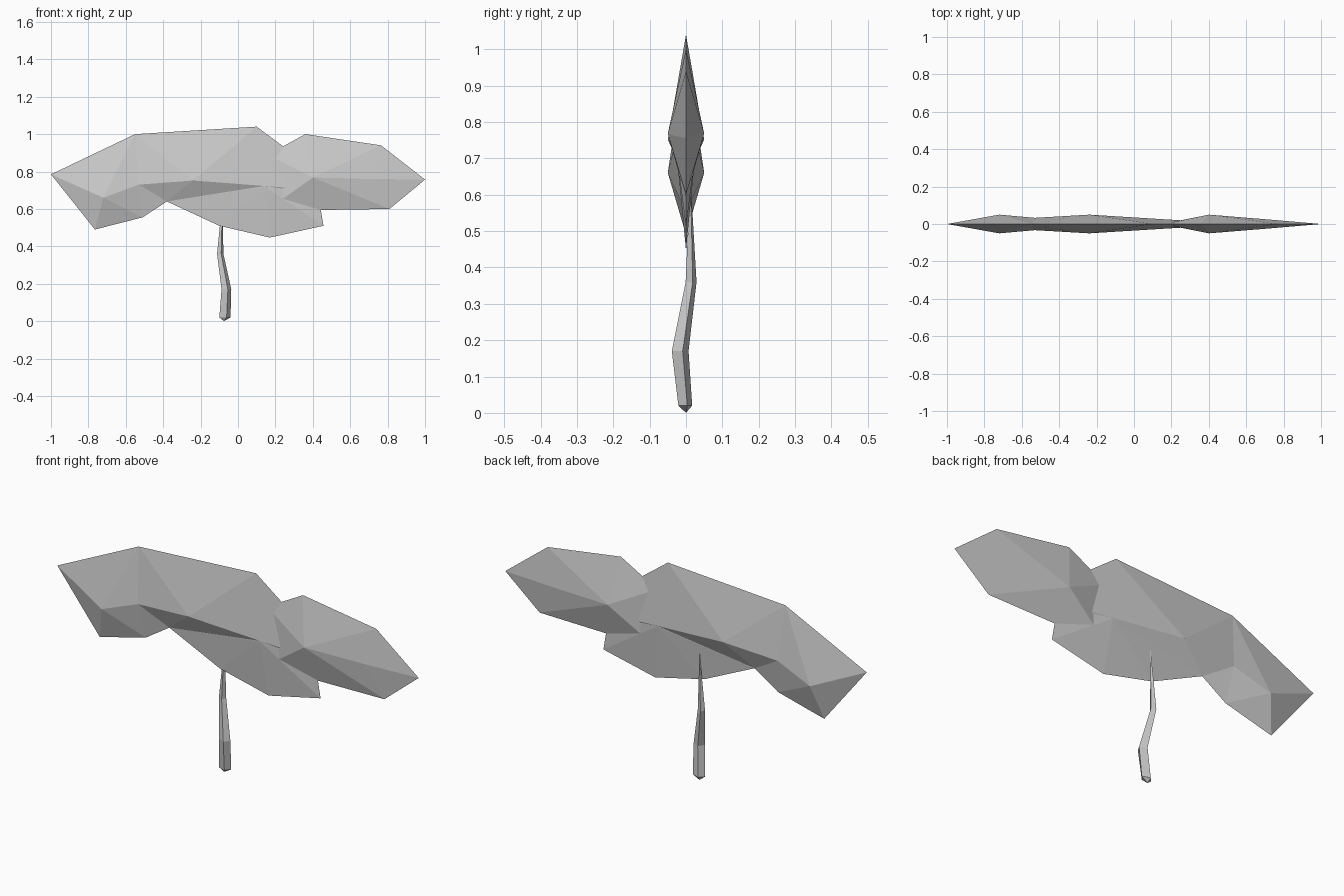
import bpy
import bmesh

if "Cube" in bpy.data.objects:
    bpy.data.objects.remove(bpy.data.objects["Cube"])

grey = bpy.data.materials.new("light_grey")
grey.diffuse_color = (0.6, 0.6, 0.6, 1)
grey.use_nodes = True
grey.node_tree.nodes["Principled BSDF"].inputs["Base Color"].default_value = grey.diffuse_color


def finish(name, bm):
    bmesh.ops.remove_doubles(bm, verts=bm.verts, dist=0.0005)
    bmesh.ops.recalc_face_normals(bm, faces=bm.faces)
    me = bpy.data.meshes.new(name)
    bm.to_mesh(me)
    bm.free()
    me.materials.append(grey)
    bpy.context.collection.objects.link(bpy.data.objects.new(name, me))


def lens(name, points, faces):
    """Flat clump: (x, z, half thickness) points, same faces front and back."""
    bm = bmesh.new()
    for side in (-1, 1):
        vs = [bm.verts.new((x, side * y, z)) for x, z, y in points]
        for f in faces:
            bm.faces.new([vs[i] for i in f])
    finish(name, bm)


def fan(centre, ring):
    return [(centre, a, b) for a, b in zip(ring, ring[1:])]


# large left clump: outline 0-6, ridge 7-9
lens("foliage_left",
     [(-1, .785, 0), (-.55, 1, 0), (.1, 1.04, 0), (.57, .69, 0),
      (-.38, .64, 0), (-.51, .555, 0), (-.765, .49, 0),
      (-.72, .66, .05), (-.53, .73, .033), (-.24, .752, .05)],
     fan(7, [8, 5, 6, 0, 1, 8]) + fan(9, [8, 1, 2, 3, 4, 8]) + [(8, 4, 5)])

# right clump: outline 0-5, ridge 6-7
lens("foliage_right",
     [(.36, 1, 0), (.16, .89, 0), (.15, .59, 0), (.81, .60, 0),
      (1, .757, 0), (.765, .94, 0), (.4, .768, .05), (.72, .76, .024)],
     fan(6, [7, 5, 0, 1, 2, 3, 7]) + fan(7, [3, 4, 5]))

# lower clump: outline 0-6, centre 7
lens("foliage_lower",
     [(-.38, .64, 0), (-.1, .51, 0), (.17, .447, 0), (.457, .51, 0),
      (.44, .61, 0), (.42, .75, 0), (0, .85, 0), (.14, .72, .0266)],
     fan(7, [0, 1, 2, 3, 4, 5, 6, 0]))

# bent trunk: x, y, z, half width, half depth
rings = [(-.07, -.002, .02, .03, .019), (-.062, -.016, .17, .026, .023),
         (-.095, .014, .36, .017, .015)]
bm = bmesh.new()
base = bm.verts.new((-.075, 0, 0))
tip = bm.verts.new((-.083, .012, .65))
loops = [[bm.verts.new((x + a * rx, y + b * ry, z))
          for a, b in ((1, .3), (-.3, 1), (-1, -.3), (.3, -1))]
         for x, y, z, rx, ry in rings]
for i in range(4):
    j = (i + 1) % 4
    bm.faces.new((base, loops[0][j], loops[0][i]))
    bm.faces.new((tip, loops[-1][i], loops[-1][j]))
    for lo, hi in zip(loops, loops[1:]):
        bm.faces.new((lo[i], lo[j], hi[j], hi[i]))
finish("trunk", bm)
